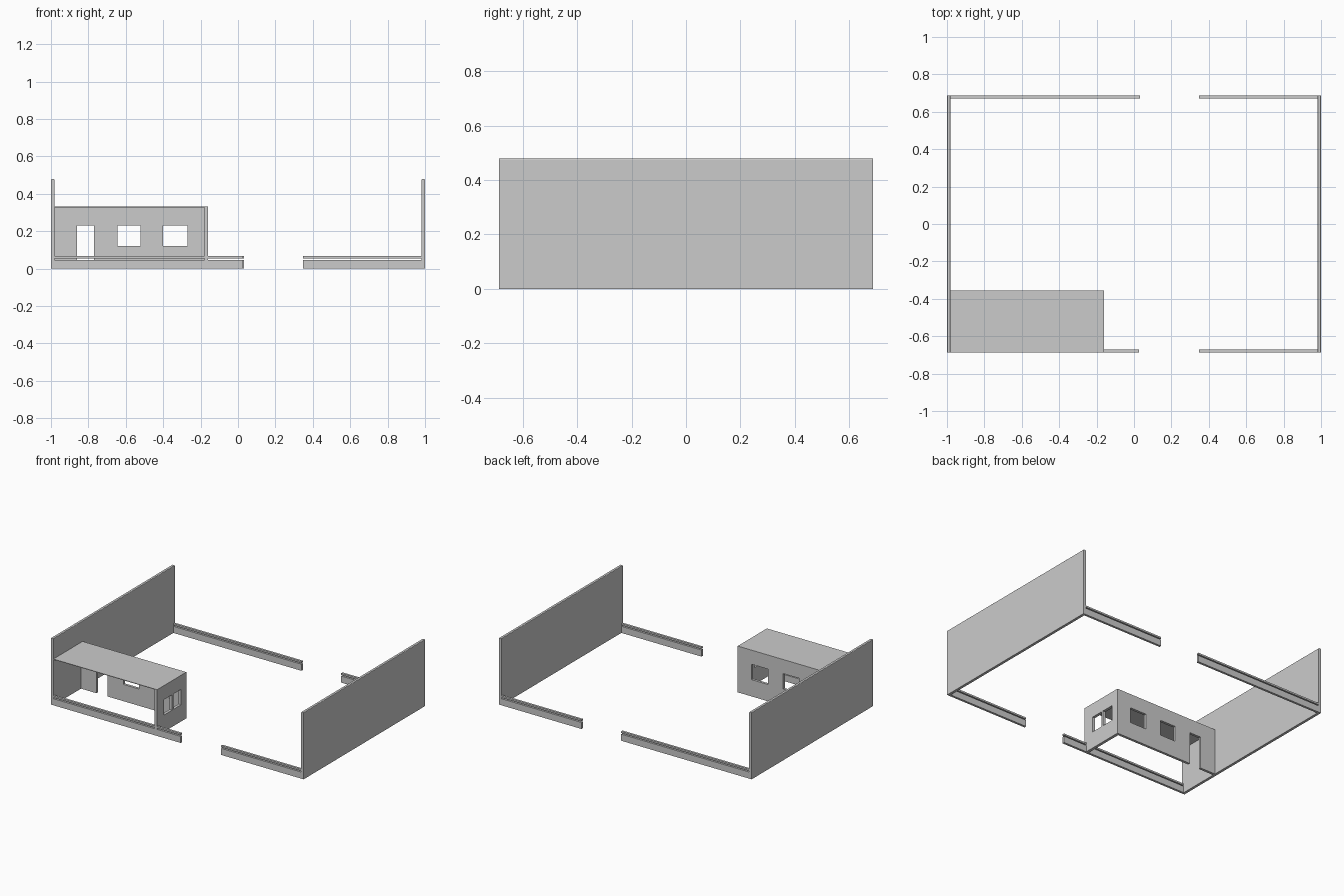
import bpy, bmesh

if "Cube" in bpy.data.objects:
    bpy.data.objects.remove(bpy.data.objects["Cube"])


def box(name, x, y, z, round_axis=None):
    """Box from (min, max) ranges; optionally soften the upper edges along one axis."""
    bm = bmesh.new()
    bmesh.ops.create_cube(bm, size=1)
    for v in bm.verts:
        for i, (lo, hi) in enumerate((x, y, z)):
            v.co[i] = hi if v.co[i] > 0 else lo
    if round_axis is not None:
        edges = [e for e in bm.edges
                 if all(v.co.z > z[1] - 1e-4 for v in e.verts)
                 and abs(e.verts[0].co[round_axis] - e.verts[1].co[round_axis]) > 1e-4]
        bmesh.ops.bevel(bm, geom=edges, offset=0.004, segments=3,
                        profile=0.5, affect='EDGES')
    me = bpy.data.meshes.new(name)
    bm.to_mesh(me)
    bm.free()
    ob = bpy.data.objects.new(name, me)
    bpy.context.collection.objects.link(ob)
    return ob


def pierced_wall(name, along, start, end, across, top, openings):
    """Upright wall along axis 0/1 with rectangular openings (a0, a1, z0, z1)."""
    us = sorted({start, end, *[o[0] for o in openings], *[o[1] for o in openings]})
    zs = sorted({0, top, *[o[2] for o in openings], *[o[3] for o in openings]})
    bm = bmesh.new()
    grid = {}

    def vert(u, z):
        if (u, z) not in grid:
            co = (u, across[0], z) if along == 0 else (across[0], u, z)
            grid[u, z] = bm.verts.new(co)
        return grid[u, z]

    for u0, u1 in zip(us, us[1:]):
        for z0, z1 in zip(zs, zs[1:]):
            um, zm = (u0 + u1) / 2, (z0 + z1) / 2
            if any(a < um < b and c < zm < d for a, b, c, d in openings):
                continue
            bm.faces.new([vert(u0, z0), vert(u1, z0), vert(u1, z1), vert(u0, z1)])
    # thicken the sheet
    ext = bmesh.ops.extrude_face_region(bm, geom=bm.faces[:], use_keep_orig=True)
    for v in ext['geom']:
        if isinstance(v, bmesh.types.BMVert):
            v.co[1 - along] = across[1]
    bmesh.ops.recalc_face_normals(bm, faces=bm.faces[:])
    bmesh.ops.dissolve_limit(bm, angle_limit=0.01, verts=bm.verts[:], edges=bm.edges[:])
    me = bpy.data.meshes.new(name)
    bm.to_mesh(me)
    bm.free()
    ob = bpy.data.objects.new(name, me)
    bpy.context.collection.objects.link(ob)
    return ob


Y = 0.686

# Tall side walls
for side, s in (("left", -1), ("right", 1)):
    xs = sorted((s * 0.981, s * 1.0))
    box(f"{side}_tall_wall", xs, (-Y, Y), (0, 0.478), round_axis=1)

# Low walls with a slim floating rail, leaving a gateway on front and back
for face, s, gate in (("front", -1, 0.027), ("back", 1, 0.033)):
    ys = sorted((s * 0.670, s * Y))
    for part, xs in (("left", (-0.982, gate)), ("right", (0.347, 0.982))):
        box(f"{face}_{part}_low_wall", xs, ys, (0, 0.047))
        box(f"{face}_{part}_rail", xs, ys, (0.055, 0.067))

# Open-fronted shelter: back wall with door and two windows
win_z = (0.12, 0.23)
pierced_wall("shelter_back_wall", 0, -0.982, -0.16, (-0.374, -0.356), 0.328, [
    (-0.86, -0.77, 0, 0.23),
    (-0.645, -0.52, *win_z),
    (-0.40, -0.27, *win_z)])

# End wall with a pair of windows
pierced_wall("shelter_end_wall", 1, -Y, -0.374, (-0.18, -0.16), 0.328, [
    (-0.606, -0.517, *win_z),
    (-0.503, -0.414, *win_z)])

# Thin flat roof
box("shelter_roof", (-0.982, -0.16), (-Y, -0.356), (0.327, 0.331))
